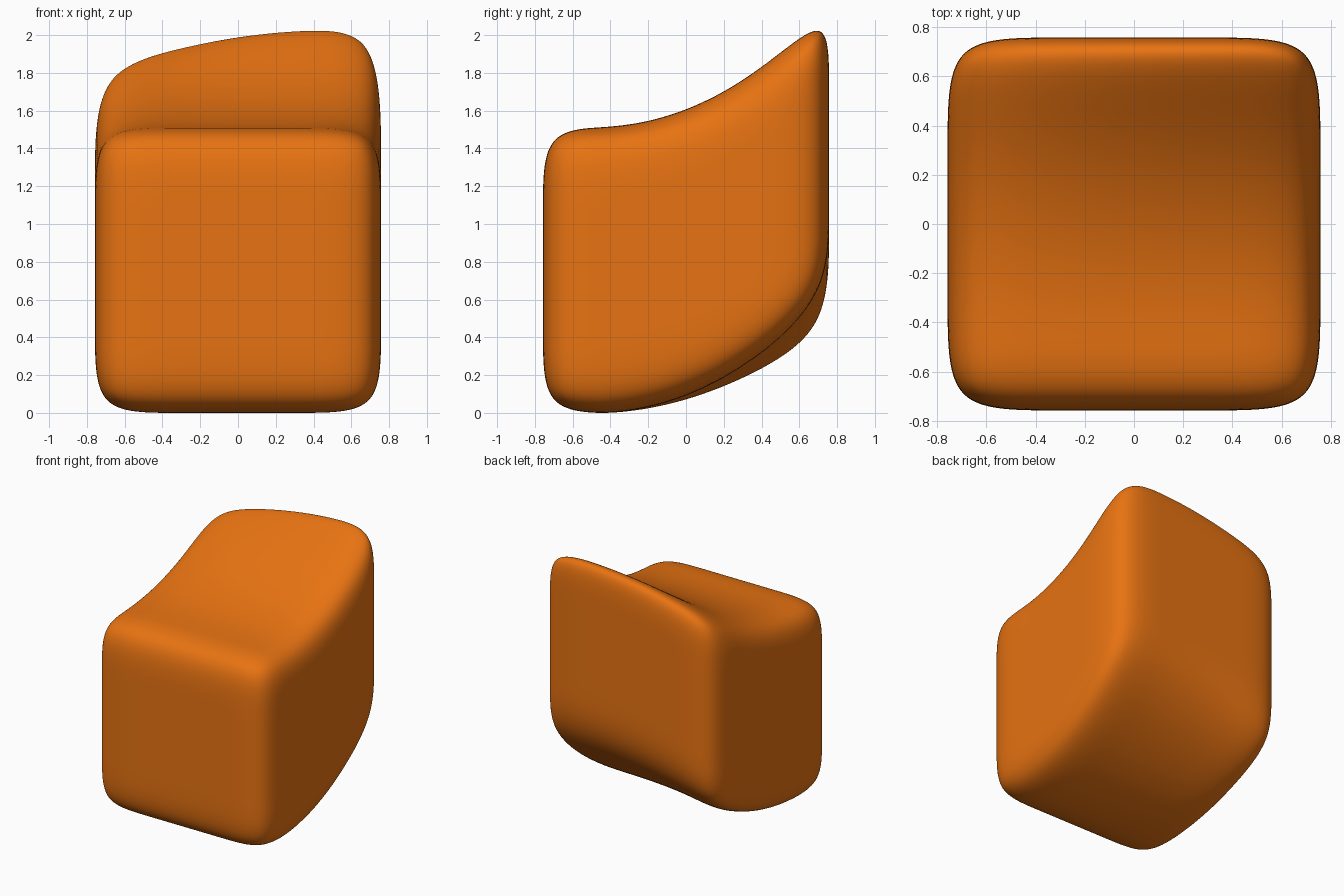
import bpy, bmesh
from mathutils import Vector

default = bpy.data.objects.get("Cube")
if default:
    bpy.data.objects.remove(default, do_unlink=True)

HALF = 0.7575   # half width of the block
LOOP = 0.36     # support loops that set the edge softness

# Orange material
orange = bpy.data.materials.new("orange")
orange.use_nodes = True
colour = (0.8, 0.17, 0.006, 1)
orange.diffuse_color = colour
orange.node_tree.nodes["Principled BSDF"].inputs["Base Color"].default_value = colour

# Block cage with two support loops along each axis
bm = bmesh.new()
bmesh.ops.create_cube(bm, size=2 * HALF)
for axis in range(3):
    for side in (-LOOP, LOOP):
        direction = Vector((0, 0, 0))
        direction[axis] = 1
        bmesh.ops.bisect_plane(bm, geom=bm.verts[:] + bm.edges[:] + bm.faces[:],
                               plane_co=direction * side, plane_no=direction)
mesh = bpy.data.meshes.new("soft_block")
bm.to_mesh(mesh)
bm.free()
block = bpy.data.objects.new("soft_block", mesh)
bpy.context.collection.objects.link(block)
mesh.materials.append(orange)

# Round the block
bpy.ops.object.select_all(action="DESELECT")
block.select_set(True)
bpy.context.view_layer.objects.active = block
rounding = block.modifiers.new("rounding", "SUBSURF")
rounding.levels = rounding.render_levels = 4
bpy.ops.object.modifier_apply(modifier=rounding.name)


def lift(x, y):
    """Upward sweep towards the back, strongest near the left side."""
    t = max(0, y + 0.5)
    return (0.36 + 0.04 * t) * t * t * (1 - 0.26 * (x - 0.5) ** 2)


# Sweep the back upwards
for v in block.data.vertices:
    v.co.z += HALF + lift(v.co.x, v.co.y)

# Stand the block on the ground
lowest = min(v.co.z for v in block.data.vertices)
for v in block.data.vertices:
    v.co.z -= lowest
bpy.ops.object.shade_smooth()
